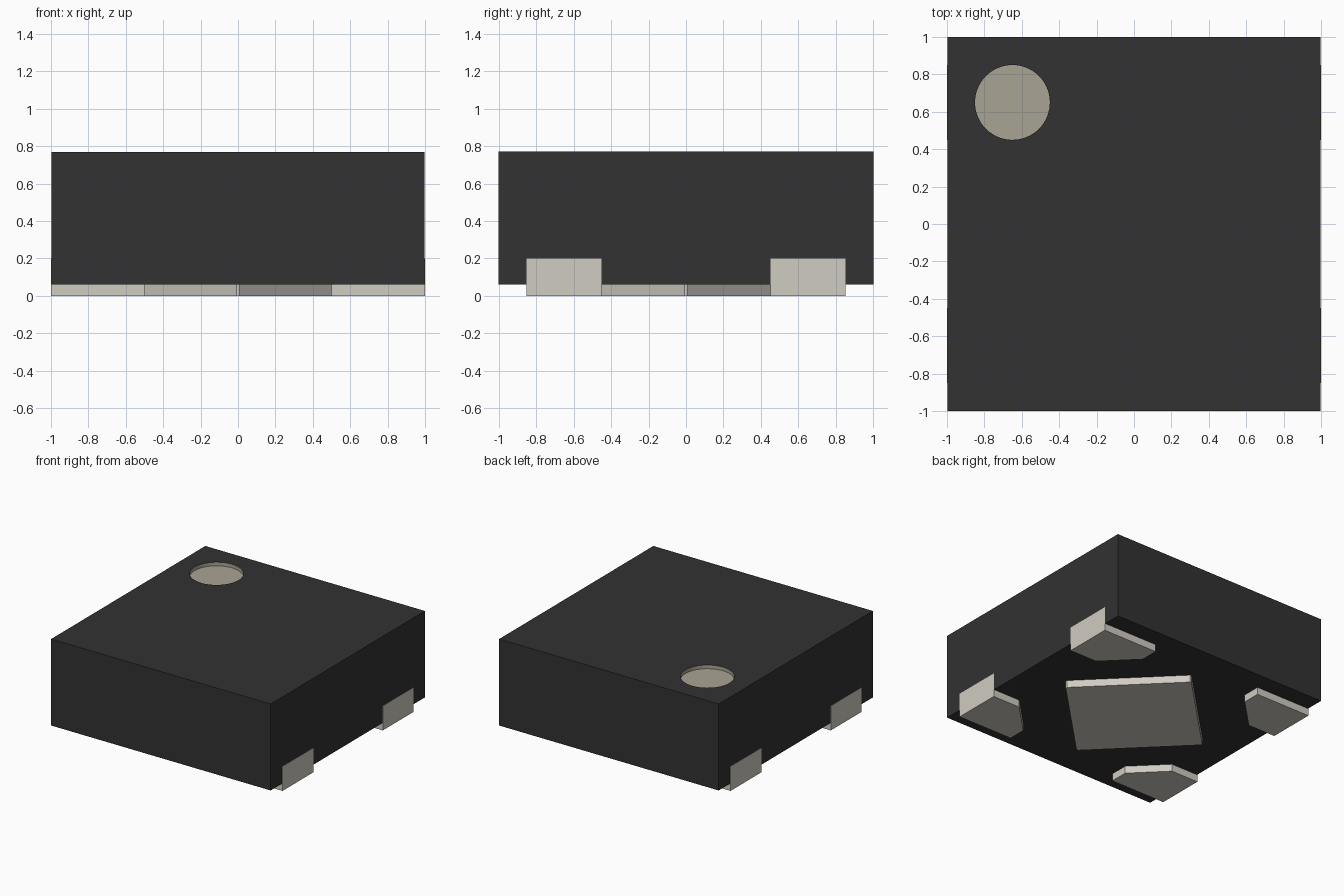
import bpy, bmesh, math

cube = bpy.data.objects.get("Cube")
if cube:
    bpy.data.objects.remove(cube)

BOTTOM, TOP = 0.06, 0.77      # body underside and top
DOT_X, DOT_Y, DOT_R, DOT_DEPTH = -0.65, 0.65, 0.2, 0.03


def material(name, srgb):
    lin = [((c / 255 + 0.055) / 1.055) ** 2.4 for c in srgb] + [1.0]
    m = bpy.data.materials.new(name)
    m.use_nodes = True
    m.diffuse_color = lin
    bsdf = next(n for n in m.node_tree.nodes if n.type == 'BSDF_PRINCIPLED')
    bsdf.inputs["Base Color"].default_value = lin
    return m


black = material("black plastic", (50, 50, 50))
metal = material("tinned metal", (208, 204, 194))
beige = material("beige marking", (169, 163, 147))


def add_object(name, bm, *mats):
    bmesh.ops.recalc_face_normals(bm, faces=bm.faces)
    me = bpy.data.meshes.new(name)
    bm.to_mesh(me)
    bm.free()
    for m in mats:
        me.materials.append(m)
    ob = bpy.data.objects.new(name, me)
    bpy.context.collection.objects.link(ob)
    return ob


def prism(bm, outline, z0, z1):
    """Closed solid from a flat outline."""
    low = [bm.verts.new((x, y, z0)) for x, y in outline]
    high = [bm.verts.new((x, y, z1)) for x, y in outline]
    bm.faces.new(low[::-1])
    bm.faces.new(high)
    n = len(outline)
    for i in range(n):
        j = (i + 1) % n
        bm.faces.new((low[i], low[j], high[j], high[i]))


# Body block
bm = bmesh.new()
w = 0.997
prism(bm, [(-w, -1), (w, -1), (w, 1), (-w, 1)], BOTTOM, TOP)
body = add_object("body", bm, black, beige)

# Round corner dimple cut into the top
bm = bmesh.new()
circle = [(DOT_X + DOT_R * math.cos(math.tau * i / 64),
           DOT_Y + DOT_R * math.sin(math.tau * i / 64)) for i in range(64)]
prism(bm, circle, TOP - DOT_DEPTH, TOP + 0.1)
cutter = add_object("dimple_cutter", bm, black)
cutter.hide_render = True

cut = body.modifiers.new("dimple", 'BOOLEAN')
cut.operation = 'DIFFERENCE'
cut.solver = 'EXACT'
cut.object = cutter
bpy.context.view_layer.objects.active = body
body.select_set(True)
bpy.ops.object.modifier_apply(modifier=cut.name)
bpy.data.objects.remove(cutter)

# Dimple floor and wall take the marking colour
for f in body.data.polygons:
    c = f.center
    inside = math.hypot(c.x - DOT_X, c.y - DOT_Y) < DOT_R + 0.01
    f.material_index = 1 if inside and TOP - 0.05 < c.z < TOP - 0.001 else 0
bpy.ops.object.shade_smooth_by_angle(angle=math.radians(30))

# Diamond pad in the middle of the underside
bm = bmesh.new()
d, c = 0.672, 0.008           # half diagonal and tiny corner cut
prism(bm, [(d - c, -c), (d - c, c), (c, d - c), (-c, d - c),
           (-d + c, c), (-d + c, -c), (-c, -d + c), (c, -d + c)],
      0, BOTTOM + 0.003)
add_object("centre_pad", bm, metal)


# Corner terminals: clipped sole with a tab turned up the side wall
def terminal(name, sx, sy):
    bm = bmesh.new()
    pts = [(0.5, 0.85), (0.5, 0.7), (0.75, 0.45), (0.94, 0.45),
           (1, 0.45), (1, 0.85), (0.94, 0.85)]
    v = [bm.verts.new((sx * x, sy * y, 0)) for x, y in pts]
    sole = bm.faces.new([v[i] for i in (0, 1, 2, 3, 6)])
    foot = bm.faces.new([v[i] for i in (3, 4, 5, 6)])
    up = bmesh.ops.extrude_face_region(bm, geom=[sole, foot],
                                       use_keep_orig=True)["geom"]
    for e in up:
        if isinstance(e, bmesh.types.BMVert):
            e.co.z = BOTTOM + 0.003
    tab = [e for e in up if isinstance(e, bmesh.types.BMFace)
           and abs(e.calc_center_median().x) > 0.95]
    for e in bmesh.ops.extrude_discrete_faces(bm, faces=tab)["faces"]:
        for vert in e.verts:
            vert.co.z = 0.2
    bmesh.ops.remove_doubles(bm, verts=bm.verts, dist=1e-5)
    add_object(name, bm, metal)


for side, sx in (("left", 1), ("right", -1)):
    for end, sy in (("front", -1), ("back", 1)):
        terminal(f"{end}_{side}_terminal", sx, sy)
